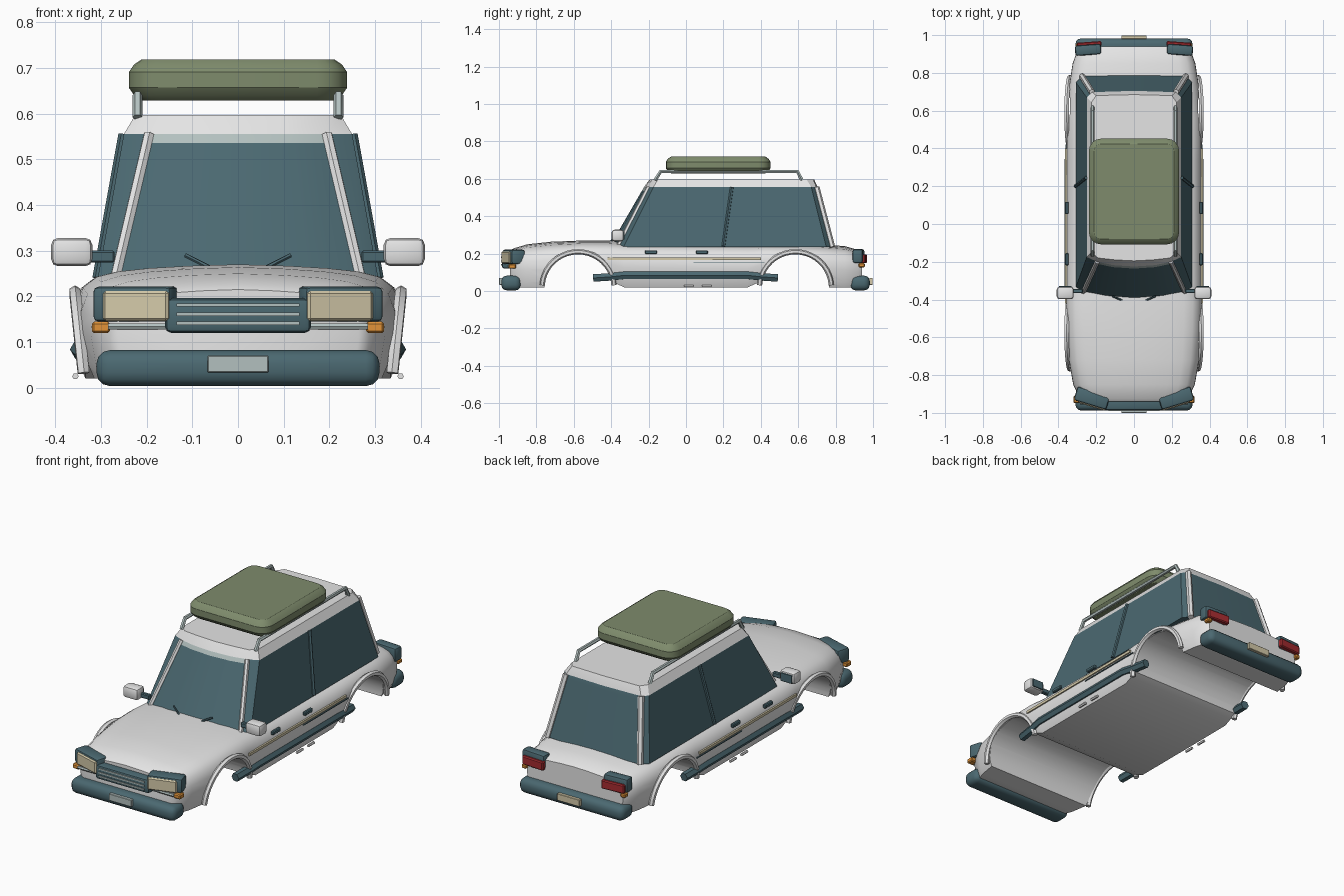
import bpy, bmesh, math
from mathutils import Matrix, Vector

cube = bpy.data.objects.get("Cube")
if cube:
    bpy.data.objects.remove(cube, do_unlink=True)


def material(name, r, g, b):
    m = bpy.data.materials.new(name)
    m.use_nodes = True
    m.diffuse_color = (r, g, b, 1)
    m.node_tree.nodes["Principled BSDF"].inputs["Base Color"].default_value = (r, g, b, 1)
    return m


PAINT = material("pale paint", .78, .78, .78)
DARK = material("dark teal", .07, .14, .165)
GREEN = material("olive green", .21, .26, .15)
CREAM = material("cream", .66, .59, .4)
ORANGE = material("amber", .75, .29, .04)
RED = material("tail red", .38, .025, .03)
TRIM = material("pale trim", .45, .53, .52)


def smooth(ob, angle=35):
    bpy.ops.object.select_all(action='DESELECT')
    ob.select_set(True)
    bpy.context.view_layer.objects.active = ob
    bpy.ops.object.shade_smooth_by_angle(angle=math.radians(angle))


def finish(name, bm, *mats):
    bmesh.ops.recalc_face_normals(bm, faces=bm.faces)
    me = bpy.data.meshes.new(name)
    bm.to_mesh(me)
    bm.free()
    ob = bpy.data.objects.new(name, me)
    bpy.context.collection.objects.link(ob)
    for m in mats:
        me.materials.append(m)
    return ob


def box(name, centre, size, mat, bevel=0, segs=1, yaw=0):
    bm = bmesh.new()
    bmesh.ops.create_cube(bm, size=1, matrix=Matrix.Diagonal((*size, 1)))
    if bevel:
        bmesh.ops.bevel(bm, geom=bm.edges[:], offset=bevel, segments=segs,
                        profile=.5, affect='EDGES')
    ob = finish(name, bm, mat)
    ob.location = centre
    ob.rotation_euler.z = math.radians(yaw)
    smooth(ob)
    return ob


def tube(name, pts, radius, mat, resolution=1):
    cu = bpy.data.curves.new(name, 'CURVE')
    cu.dimensions = '3D'
    cu.bevel_depth, cu.bevel_resolution, cu.use_fill_caps = radius, resolution, True
    sp = cu.splines.new('POLY')
    sp.points.add(len(pts) - 1)
    for p, co in zip(sp.points, pts):
        p.co = (*co, 1)
    cu.materials.append(mat)
    ob = bpy.data.objects.new(name, cu)
    bpy.context.collection.objects.link(ob)
    bpy.ops.object.select_all(action='DESELECT')
    ob.select_set(True)
    bpy.context.view_layer.objects.active = ob
    bpy.ops.object.convert(target='MESH')
    smooth(bpy.context.object)


def loft(rings):
    """Skin closed rings of equal length and cap both ends."""
    bm = bmesh.new()
    rows = [[bm.verts.new(p) for p in ring] for ring in rings]
    n = len(rows[0])
    for a, b in zip(rows, rows[1:]):
        for i in range(n):
            j = (i + 1) % n
            bm.faces.new((a[i], a[j], b[j], b[i]))
    bm.faces.new(rows[0])
    bm.faces.new(rows[-1])
    return bm


def mirrored(half):
    return half + [(-x, y) for x, y in reversed(half) if x > 0]


# Lower body: one section shape scaled along the length (y, half width, top, bottom)
section = mirrored([(0, 0), (.93, 0), (.965, .12), (1, .42), (.995, .6), (.955, .76),
                    (.87, .87), (.74, .925), (.55, .96), (.3, .985), (0, 1)])
stations = [(-.94, .265, .215, .03), (-.925, .288, .227, .02), (-.85, .322, .25, .02),
            (-.72, .345, .264, .02), (-.56, .355, .27, .06), (-.42, .358, .27, .06),
            (-.33, .359, .268, .02), (0, .359, .262, .02), (.33, .358, .257, .02),
            (.42, .357, .256, .06), (.56, .355, .254, .06), (.72, .345, .25, .02),
            (.85, .325, .24, .02), (.92, .3, .22, .02), (.94, .285, .207, .03)]
body = finish("lower_body", loft([[(x * w, y, b + z * (t - b)) for x, z in section]
                                  for y, w, t, b in stations]), PAINT)

# Wheel arch openings right through the body, each with rounded lips
ARCHES = {"front": -.577, "rear": .585}
ARCH_Z = .02
for end, y in ARCHES.items():
    bm = bmesh.new()
    bmesh.ops.create_cone(bm, cap_ends=True, segments=48, radius1=.18, radius2=.18, depth=1,
                          matrix=Matrix.Translation((0, y, ARCH_Z)) @ Matrix.Rotation(math.pi / 2, 4, 'Y'))
    cutter = finish(end + "_arch_cutter", bm)
    cutter.hide_render = True
    mod = body.modifiers.new("arch", 'BOOLEAN')
    mod.operation, mod.solver, mod.object = 'DIFFERENCE', 'EXACT', cutter
    bpy.ops.object.select_all(action='DESELECT')
    bpy.context.view_layer.objects.active = body
    bpy.ops.object.modifier_apply(modifier=mod.name)
    bpy.data.objects.remove(cutter, do_unlink=True)
smooth(body, 40)

# Cabin: glass below, painted roof above
sill = [(0, -.41), (.15, -.395), (.27, -.365), (.308, -.335),
        (.308, .75), (.275, .782), (0, .79)]
head = [(0, -.225), (.11, -.218), (.195, -.2), (.25, -.175),
        (.25, .67), (.222, .698), (0, .705)]
crown = [(0, -.195), (.1, -.19), (.19, -.18), (.225, -.15),
         (.225, .645), (.2, .68), (0, .685)]
SILL_Z, HEAD_Z, ROOF_Z = .235, .555, .597
visor = [Vector(a).lerp(Vector(b), .94) for a, b in zip(sill, head)]
visor = [(v.x, v.y) for v in visor]
VISOR_Z = SILL_Z + .94 * (HEAD_Z - SILL_Z)
levels = [(sill, SILL_Z), (visor, VISOR_Z), (head, HEAD_Z), (crown, ROOF_Z)]
bm = loft([[(x, y, z) for x, y in mirrored(h)] for h, z in levels])
for f in bm.faces:
    c = f.calc_center_median()
    if c.z > HEAD_Z:
        f.material_index = 1
    elif c.z > VISOR_Z and c.y < -.19 and abs(c.x) < .2:
        f.material_index = 2
cabin = finish("cabin", bm, DARK, PAINT, TRIM)
smooth(cabin, 20)

# Roof box with rounded corners and chamfered rims
bm = bmesh.new()
bmesh.ops.create_cube(bm, size=1, matrix=Matrix.Diagonal((.478, .56, .09, 1)))
upright = [e for e in bm.edges if abs(e.verts[0].co.z - e.verts[1].co.z) > .01]
bmesh.ops.bevel(bm, geom=upright, offset=.065, segments=4, profile=.5, affect='EDGES')
rims = [e for e in bm.edges if abs(e.verts[0].co.z - e.verts[1].co.z) < .01]
bmesh.ops.bevel(bm, geom=rims, offset=.028, segments=2, profile=.35, affect='EDGES')
roof_box = finish("roof_box", bm, GREEN)
roof_box.location = (0, .172, .674)
smooth(roof_box, 25)

# Bumpers, plates and grille
box("front_bumper", (0, -.935, .043), (.62, .105, .079), DARK, .03, 3)
box("rear_bumper", (0, .93, .043), (.62, .105, .079), DARK, .03, 3)
box("front_plate", (0, -.991, .052), (.134, .018, .037), TRIM, .002)
box("rear_plate", (0, .989, .052), (.134, .018, .037), CREAM, .002)
box("grille", (0, -.945, .158), (.32, .08, .076), DARK, .014, 2)
for i in range(3):
    box("grille_slat", (0, -.986, .141 + .02 * i), (.27, .008, .007), TRIM)
tube("nose_bar", [(-.285, -.948, .134), (.285, -.948, .134)], .008, TRIM)

for side, s in (("left", 1), ("right", -1)):
    # Lamps
    box(side + "_headlight_housing", (s * .223, -.922, .183), (.18, .075, .077), DARK, .012, 2, s * 17)
    box(side + "_headlight", (s * .222, -.957, .179), (.15, .022, .066), CREAM, .006, 1, s * 17)
    box(side + "_front_indicator", (s * .3, -.928, .132), (.04, .04, .025), ORANGE, .005)
    box(side + "_tail_housing", (s * .243, .922, .187), (.138, .055, .074), DARK, .012, 2, -s * 4)
    box(side + "_tail_light", (s * .237, .951, .173), (.13, .026, .047), RED, .005, 1, -s * 4)
    box(side + "_rear_indicator", (s * .293, .94, .138), (.028, .034, .022), ORANGE, .005)

    # Mirror on its arm
    box(side + "_mirror", (s * .364, -.365, .297), (.09, .066, .062), PAINT, .015, 2)
    box(side + "_mirror_glass", (s * .364, -.331, .297), (.066, .006, .042), DARK)
    box(side + "_mirror_arm", (s * .305, -.355, .287), (.07, .022, .026), DARK, .004)

    # Pillars, window divider and wiper
    for name, i, radius in (("front", 2, .012), ("rear", 5, .016)):
        tube(f"{side}_{name}_pillar", [(s * sill[i][0], sill[i][1], SILL_Z),
                                       (s * head[i][0], head[i][1], HEAD_Z)], radius, PAINT)
    tube(side + "_window_divider", [(s * .309, .2, .24), (s * .252, .245, HEAD_Z)], .01, DARK)
    tube(side + "_wiper", [(s * .06, -.405, .262), (s * .115, -.382, .29)], .005, DARK)

    # Roof rail
    tube(side + "_roof_rail", [(s * .22, -.165, .592), (s * .22, -.135, .64),
                               (s * .22, .595, .64), (s * .22, .62, .592)], .011, TRIM)

    # Arch lips
    for end, y in ARCHES.items():
        angles = [math.pi * (.02 + .96 * i / 20) for i in range(21)]
        tube(f"{side}_{end}_arch_lip",
             [(s * (.337 + .02 * math.sin(a)), y + .192 * math.cos(a), ARCH_Z + .19 * math.sin(a))
              for a in angles], .014, PAINT)

    # Side step, stripe, seam, handles and lower rods
    tube(side + "_side_step", [(s * .33, -.495, .07), (s * .338, -.4, .076), (s * .345, -.33, .084),
                               (s * .345, .33, .084), (s * .338, .4, .076), (s * .33, .49, .07)],
         .023, DARK)
    box(side + "_stripe", (s * .36, -.01, .172), (.009, .82, .014), CREAM)
    box(side + "_seam", (s * .359, .23, .154), (.005, .38, .005), DARK)
    for y in (-.187, .085):
        box(side + "_door_handle", (s * .355, y, .208), (.018, .065, .02), DARK, .004)
    for y in (-.01, .085):
        tube(side + "_lower_rod", [(s * .356, y, .025), (s * .356, y + .05, .025)], .007, PAINT)
